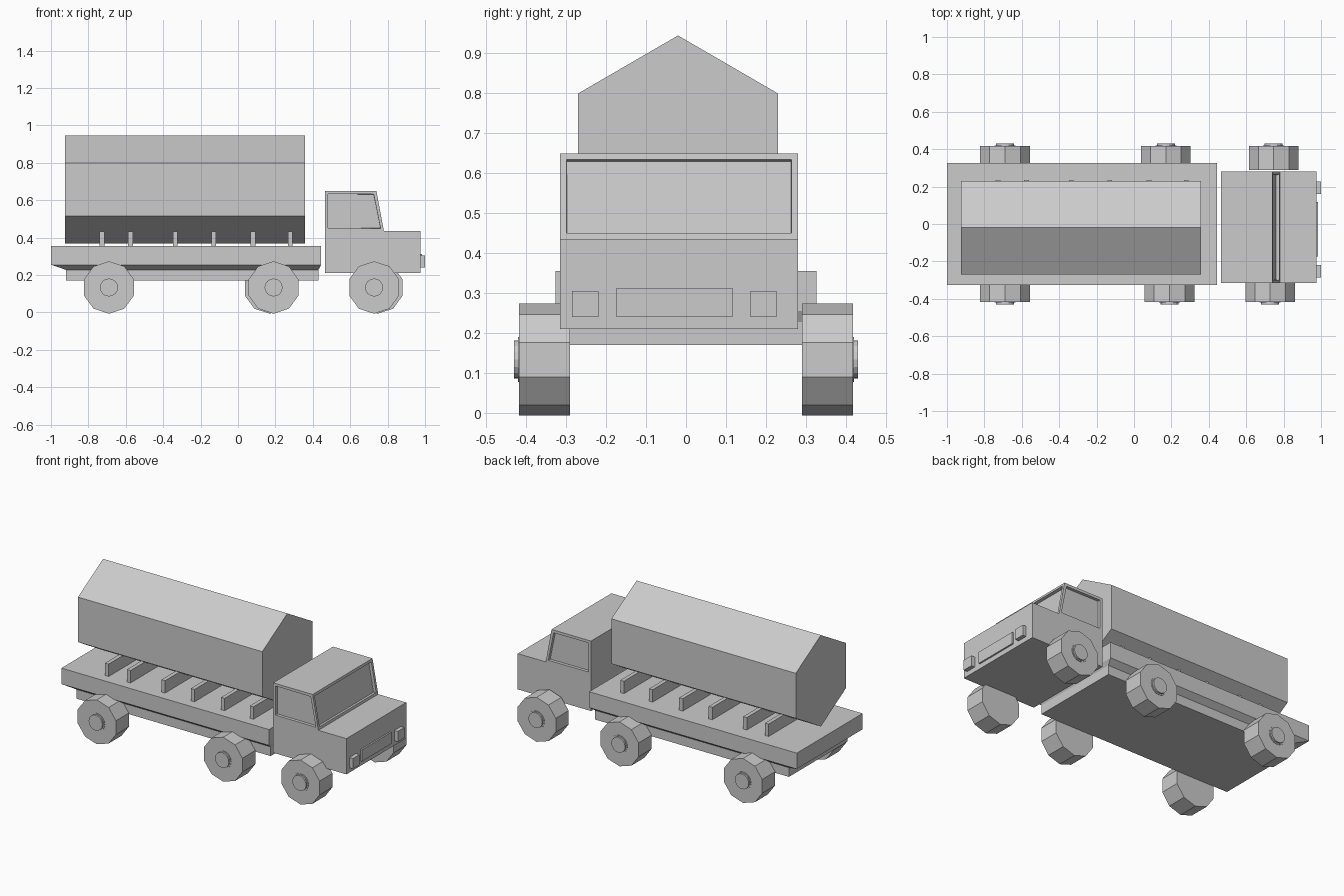
import bpy, bmesh, math
from mathutils import Matrix, Vector

if "Cube" in bpy.data.objects:
    bpy.data.objects.remove(bpy.data.objects["Cube"])


def finish(bm, name):
    bmesh.ops.recalc_face_normals(bm, faces=bm.faces)
    mesh = bpy.data.meshes.new(name)
    bm.to_mesh(mesh)
    bm.free()
    obj = bpy.data.objects.new(name, mesh)
    bpy.context.collection.objects.link(obj)
    return obj


def box(name, lo, hi):
    bm = bmesh.new()
    lo, hi = Vector(lo), Vector(hi)
    size = Matrix.Diagonal((*(hi - lo), 1))
    bmesh.ops.create_cube(bm, size=1, matrix=Matrix.Translation((lo + hi) / 2) @ size)
    return finish(bm, name)


def loft(name, rings):
    """Closed solid through a list of equally long point rings."""
    bm = bmesh.new()
    rows = [[bm.verts.new(p) for p in ring] for ring in rings]
    for a, b in zip(rows, rows[1:]):
        for i in range(len(a)):
            j = (i + 1) % len(a)
            bm.faces.new((a[i], a[j], b[j], b[i]))
    bm.faces.new(rows[0])
    bm.faces.new(rows[-1])
    return finish(bm, name)


# Flat bed with a bevelled underside and a slightly narrower chassis
def rect(x0, x1, y, z):
    return [(x0, -y, z), (x1, -y, z), (x1, y, z), (x0, y, z)]


loft("flat_bed", [rect(-0.92, 0.43, 0.29, 0.228), rect(-1.0, 0.445, 0.327, 0.255),
                  rect(-1.0, 0.445, 0.327, 0.355)])
box("chassis", (-0.92, -0.29, 0.17), (0.43, 0.29, 0.23))

# Six-sided tank
tank_profile = [(-0.02, 0.945), (0.23, 0.80), (0.23, 0.517),
                (-0.02, 0.37), (-0.27, 0.517), (-0.27, 0.80)]
loft("tank", [[(x, y, z) for y, z in tank_profile] for x in (-0.925, 0.358)])

# Cradle supports under the tank
for i, x in enumerate((-0.727, -0.575, -0.335, -0.13, 0.08, 0.28)):
    box(f"tank_support_{i + 1}", (x - 0.0125, -0.265, 0.35), (x + 0.0125, 0.235, 0.433))

# Cab: hood block and cabin share one mesh, windows are inset
bm = bmesh.new()
profile = [(0.465, 0.21), (0.975, 0.21), (0.975, 0.435), (0.78, 0.435),
           (0.74, 0.65), (0.465, 0.65), (0.465, 0.435)]
left, right = [[bm.verts.new((x, y, z)) for x, z in profile] for y in (-0.315, 0.28)]
windows = []
for side in (left, right):
    bm.faces.new([side[i] for i in (0, 1, 2, 3, 6)])
    windows.append(bm.faces.new(side[3:]))
for i in range(7):
    j = (i + 1) % 7
    face = bm.faces.new((left[i], left[j], right[j], right[i]))
    if i == 3:
        windows.append(face)
bmesh.ops.recalc_face_normals(bm, faces=bm.faces)
panes = windows
bmesh.ops.inset_individual(bm, faces=panes, thickness=0.023)
bmesh.ops.inset_individual(bm, faces=panes, thickness=0.001, depth=-0.018)
finish(bm, "cab")

# Grille and headlights
box("grille", (0.96, -0.174, 0.24), (0.985, 0.117, 0.313))
for name, y in (("headlight_left", -0.2525), ("headlight_right", 0.194)):
    box(name, (0.96, y - 0.033, 0.24), (1.0, y + 0.033, 0.305))


# Ten-sided wheels with round hubs
def wheel(name, x, side):
    bm = bmesh.new()
    turn = Matrix.Rotation(math.pi / 2, 4, 'X')

    def disc(count, radius, depth, y):
        ret = bmesh.ops.create_cone(
            bm, cap_ends=True, segments=count, radius1=radius, radius2=radius, depth=depth,
            matrix=Matrix.Translation((x, side * y, 0.1335)) @ turn
            @ Matrix.Rotation(math.pi / 2, 4, 'Z'))
        return ret["verts"]

    tyre = disc(10, 0.14, 0.128, 0.354)
    bmesh.ops.rotate(bm, verts=tyre, cent=(x, side * 0.354, 0.1335),
                     matrix=Matrix.Rotation(math.pi / 2, 3, 'Y'))
    disc(16, 0.056, 0.02, 0.411)
    disc(16, 0.048, 0.04, 0.411)
    finish(bm, name)


for axle, x_left, x_right in (("front", 0.728, 0.747), ("middle", 0.19, 0.17),
                              ("rear", -0.69, -0.69)):
    wheel(f"{axle}_wheel_left", x_left, -1)
    wheel(f"{axle}_wheel_right", x_right, 1)
